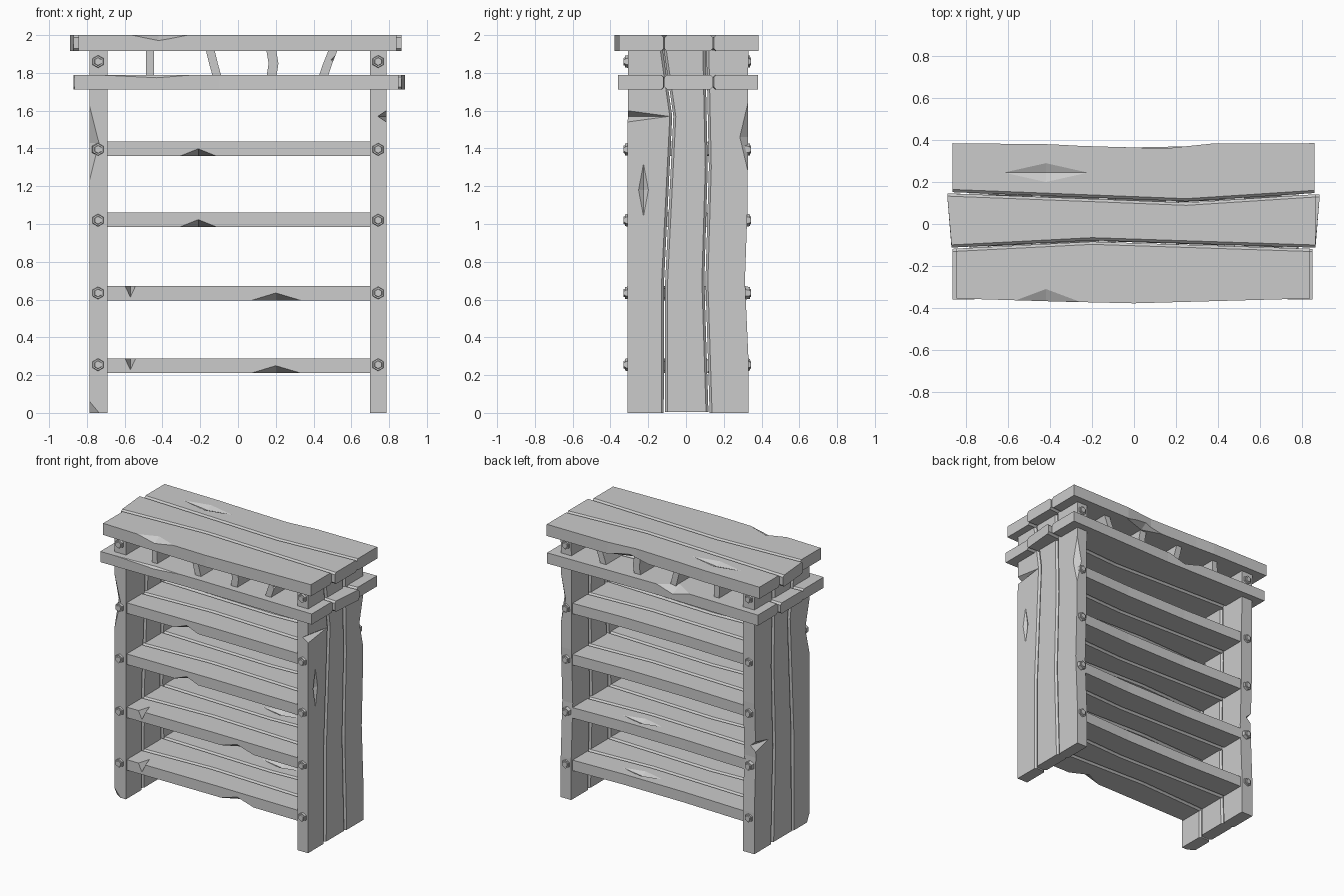
import bpy, bmesh, math
from mathutils import Vector, Matrix

if "Cube" in bpy.data.objects:
    bpy.data.objects.remove(bpy.data.objects["Cube"])


def finish(name, bm):
    bmesh.ops.recalc_face_normals(bm, faces=bm.faces)
    me = bpy.data.meshes.new(name)
    bm.to_mesh(me)
    bm.free()
    ob = bpy.data.objects.new(name, me)
    bpy.context.collection.objects.link(ob)
    return ob


def lerp(poly, u):
    for (a, va), (b, vb) in zip(poly, poly[1:]):
        if u <= b:
            t = max(0, (u - a) / (b - a))
            return va + (vb - va) * t
    return poly[-1][1]


def gouge(ob, cuts, to_world):
    """Chip diamond-shaped gouges (octahedra) out of a plank."""
    bm = bmesh.new()
    for u, v, w, ru, rv, rw in cuts:
        tips = [bm.verts.new(to_world(u + a * ru, v + b * rv, w + c * rw)) for a, b, c in
                ((1, 0, 0), (0, 1, 0), (-1, 0, 0), (0, -1, 0), (0, 0, 1), (0, 0, -1))]
        for i in range(4):
            for pole in tips[4:]:
                bm.faces.new((tips[i], tips[(i + 1) % 4], pole))
    cutter = finish("gouge_cutter", bm)
    cutter.hide_render = True
    mod = ob.modifiers.new("gouge", 'BOOLEAN')
    mod.operation, mod.solver, mod.object = 'DIFFERENCE', 'EXACT', cutter
    dg = bpy.context.evaluated_depsgraph_get()
    me = bpy.data.meshes.new_from_object(ob.evaluated_get(dg))
    ob.modifiers.clear()
    ob.data = me
    bpy.data.objects.remove(cutter)


def panel(name, edges, ends, w0, w1, to_world, cuts=(), c=0.013):
    """Three planks side by side, seams chamfered. u = length, v = width, w = thickness.
    ends: (start, end, start skew, end skew); cuts: (plank index, u, v, w, ru, rv, rw)."""
    for i, (u0, u1, k0, k1) in enumerate(ends):
        lo, hi = edges[i], edges[i + 1]
        us = sorted({u0, u1} | {p[0] for p in lo + hi if u0 < p[0] < u1})
        bm = bmesh.new()
        rings = []
        for u in us:
            a, b = lerp(lo, u), lerp(hi, u)
            k = k0 if u == u0 else k1 if u == u1 else 0
            prof = []
            if i > 0:
                a += 0.003
                prof += [(a + c, w0), (a, w0 + c), (a, w1 - c), (a + c, w1)]
            else:
                prof += [(a, w0), (a, w1)]
            if i < 2:
                b -= 0.003
                prof += [(b - c, w1), (b, w1 - c), (b, w0 + c), (b - c, w0)]
            else:
                prof += [(b, w1), (b, w0)]
            mid = (a + b) / 2
            rings.append([bm.verts.new(to_world(u + (k if v > mid else 0), v, w)) for v, w in prof])
        n = len(rings[0])
        for r, s in zip(rings, rings[1:]):
            for j in range(n):
                bm.faces.new((r[j], r[(j + 1) % n], s[(j + 1) % n], s[j]))
        bm.faces.new(rings[0])
        bm.faces.new(rings[-1])
        ob = finish(f"{name}_plank_{i + 1}", bm)
        mine = [q[1:] for q in cuts if q[0] == i]
        if mine:
            gouge(ob, mine, to_world)


flat = lambda u, v, w: Vector((u, v, w))
upright = lambda u, v, w: Vector((w, v, u))

# Top deck
seam_front = [(-.9, -.117), (-.2, -.081), (.9, -.117)]
seam_back = [(-.9, .15), (.25, .105), (.9, .147)]
panel("top_deck",
      [[(-.85, -.355), (-.35, -.37), (0, -.378), (.84, -.355)], seam_front, seam_back,
       [(-.87, .385), (-.4, .38), (-.25, .372), (.15, .36), (.37, .383), (.86, .385)]],
      [(-.845, .84, 0, 0), (-.87, .865, -.02, .0), (-.865, .86, 0, 0)], 1.915, 2.0, flat,
      [(0, -.42, -.37, 2.0, .16, .06, .03), (2, -.42, .245, 2.0, .2, .045, .02),
       (2, .2, .375, 1.915, .18, .06, .04)])

# Lower deck
panel("lower_deck",
      [[(-.86, -.36), (-.1, -.35), (.86, -.36)], seam_front, seam_back,
       [(-.86, .382), (0, .365), (.86, .382)]],
      [(-.865, .85, 0, 0), (-.87, .865, 0, .02), (-.85, .86, 0, 0)], 1.712, 1.79, flat,
      [(0, -.43, -.36, 1.79, .35, .02, .022), (2, -.15, .37, 1.79, .14, .09, .04)])

# Side walls
side_edges = [[(0, -.31), (1.92, -.308)],
              [(0, -.115), (.7, -.113), (1.57, -.07), (1.92, -.12)],
              [(0, .122), (.7, .1), (1.3, .118), (1.92, .105)],
              [(0, .33), (.3, .33), (.7, .312), (1.1, .326), (1.92, .33)]]
side_ends = [(0, 1.92, 0, 0), (.005, 1.92, 0, 0), (0, 1.92, 0, 0)]
panel("right_wall", side_edges, side_ends, .70, .785, upright,
      [(0, 1.57, -.31, .785, .03, .22, .045), (0, 1.18, -.225, .785, .14, .026, .02),
       (2, 1.46, .33, .785, .19, .045, .04)])
panel("left_wall", side_edges, side_ends, -.785, -.692, upright,
      [(0, 1.43, -.31, -.785, .2, .05, .05), (2, .78, .325, -.785, .04, .16, .045),
       (0, 0, -.31, -.785, .06, .03, .05)])

# Shelves: the upper pair and lower pair are chipped differently
shelf_edges = [[(-.7, -.3), (0, -.295), (.7, -.3)],
               [(-.7, -.11), (-.15, -.085), (.7, -.115)],
               [(-.7, .125), (.2, .1), (.7, .125)],
               [(-.7, .315), (-.2, .3), (.3, .3), (.7, .315)]]
for n, z in enumerate((.21, .595, .985, 1.36)):
    t = z + .077
    if n < 2:
        cuts = [(0, .2, -.3, z, .14, .07, .042), (0, -.57, -.3, t, .028, .09, .06),
                (2, .2, .22, t, .16, .04, .02)]
    else:
        cuts = [(0, -.21, -.3, z, .1, .08, .04)]
    panel(f"shelf_{n + 1}", shelf_edges, [(-.7, .71, 0, 0)] * 3, z, t, flat, cuts)

# Crooked slats between the two decks
for n, (bot, mid, top, hw) in enumerate(((-.465, -.467, -.465, .021), (-.112, -.13, -.147, .023),
                                         (.178, .188, .176, .026), (.453, .475, .503, .024))):
    bm = bmesh.new()
    line = [(bot, 1.785), (mid, 1.85), (top, 1.92)]
    prof = [(x - hw, z) for x, z in line] + [(x + hw, z) for x, z in reversed(line)]
    face = bm.faces.new([bm.verts.new((x, -.3, z)) for x, z in prof])
    ext = bmesh.ops.extrude_face_region(bm, geom=[face])['geom']
    bmesh.ops.translate(bm, vec=(0, .61, 0), verts=[g for g in ext if isinstance(g, bmesh.types.BMVert)])
    ob = finish(f"slat_{n + 1}", bm)
    if n == 3:
        gouge(ob, [(.527, -.3, 1.87, .035, .06, .035)], flat)

# Hex bolts on front and back edges of the walls
for side, y in ((-1, -.308), (1, .323)):
    for x in (-.741, .742):
        for z in (.255, .635, 1.02, 1.395, 1.86):
            bm = bmesh.new()
            rot = Matrix.Rotation(math.pi / 2 * -side, 4, 'X')
            for r1, r2, d, off in ((.036, .031, .03, 0), (.024, .02, .012, .016)):
                bmesh.ops.create_cone(bm, cap_ends=True, segments=6, radius1=r1, radius2=r2, depth=d,
                                      matrix=Matrix.Translation((x, y + side * off, z)) @ rot)
            finish("bolt", bm)
